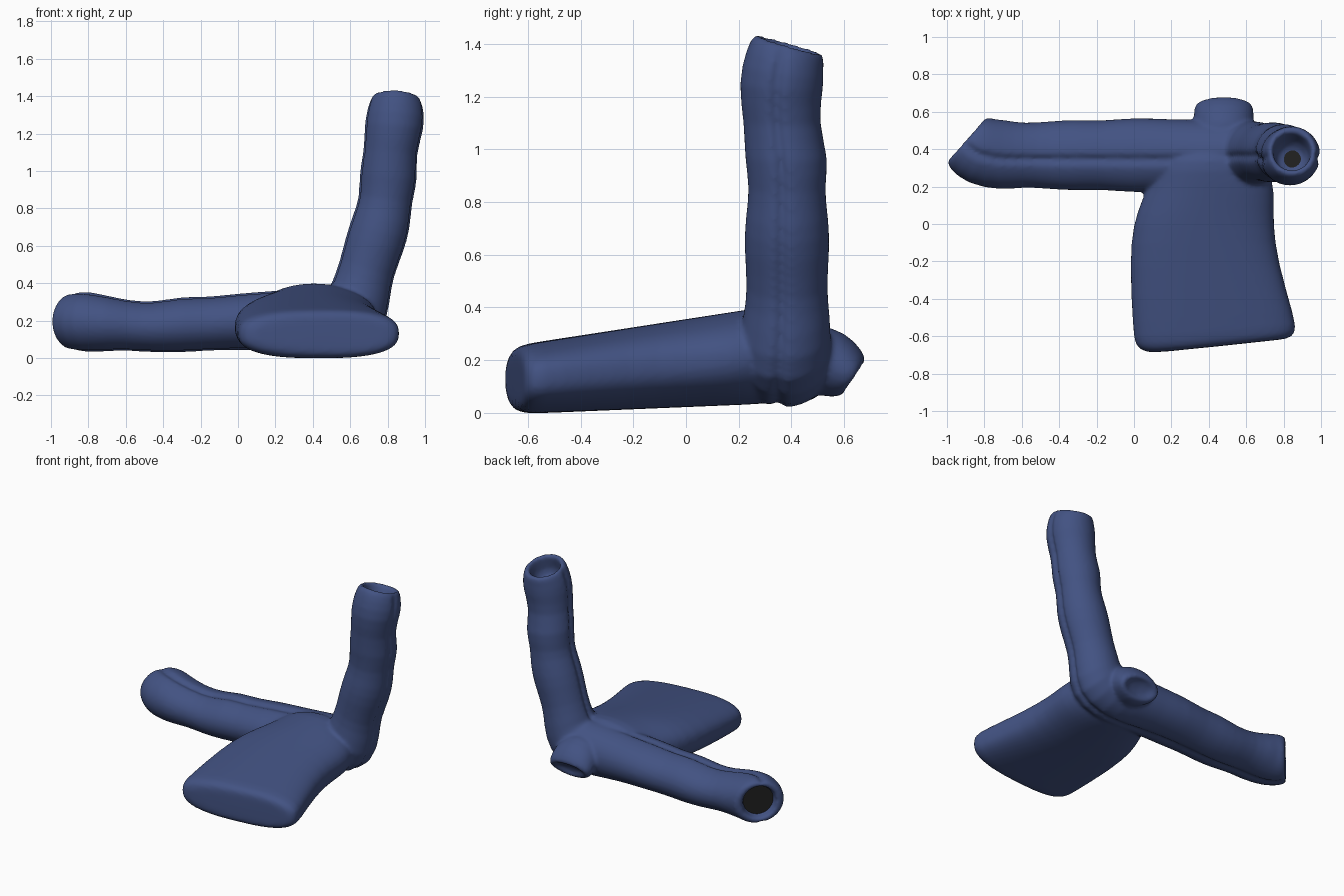
import bpy, math
from mathutils import Vector

if "Cube" in bpy.data.objects:
    bpy.data.objects.remove(bpy.data.objects["Cube"])

N = 48
Y = Vector((0, 1, 0))


def material(name, rgb):
    m = bpy.data.materials.new(name)
    m.diffuse_color = (*rgb, 1)
    m.use_nodes = True
    m.node_tree.nodes["Principled BSDF"].inputs["Base Color"].default_value = m.diffuse_color
    return m


blue = material("soft blue", (0.055, 0.085, 0.225))
dark = material("dark opening", (0.014, 0.014, 0.014))
verts, faces = [], []


def add_loft(rings):
    """Skin a list of rings and close both ends."""
    base = len(verts)
    for r in rings:
        verts.extend(r)
    for i in range(len(rings) - 1):
        for k in range(N):
            a, b = base + i * N + k, base + i * N + (k + 1) % N
            faces.append((a, b, b + N, a + N))
    faces.append(tuple(reversed(range(base, base + N))))
    faces.append(tuple(range(len(verts) - N, len(verts))))


def ring(c, d, ru, rv, seam=0.03):
    """Ellipse around direction d; the seam pulls two columns inward."""
    d = Vector(d).normalized()
    v = d.cross(Y).normalized()
    u = v.cross(d)
    out = []
    for k in range(N):
        a = math.tau * k / N
        s = seam if k in (N // 4 + 1, 3 * N // 4 - 1) else 0
        out.append(Vector(c) + u * math.cos(a) * (ru - s) + v * math.sin(a) * (rv - s))
    return out


def open_end(c, d, r, floor):
    """Outer lip, inner lip and sunken floor of a tube opening."""
    c = Vector(c)
    return [ring(c, d, r, r * 0.92, 0), ring(c, d, r * .74, r * .74, 0),
            ring(c.lerp(Vector(floor), .2), d, r * .7, r * .7, 0),
            ring(floor, d, r * .64, r * .64, 0)]


# Tube along the back: x, centre z, half depth, half height
LEFT = (0.75, -0.66, 0)
tube = open_end((-.897, .452, .195), LEFT, .155, (-.83, .385, .195))[::-1]
tube += [ring((-.878, .435, .195), LEFT, .175, .155),
         ring((-.82, .385, .195), (.9, -.4, 0), .19, .165)]
for x, z, ry, rz in [(-.7, .185, .19, .15), (-.59, .175, .168, .135),
                     (-.45, .163, .182, .135), (-.3, .18, .19, .152),
                     (-.17, .182, .182, .143), (0, .195, .203, .152),
                     (.2, .2, .19, .16), (.4, .2, .19, .18)]:
    tube.append(ring((x, .368, z), (1, 0, 0), ry, rz))

# Elbow, then the upright tube: x, centre z, radius, lean
tube += [ring((.53, .375, .2), (1, 0, .3), .185, .19),
         ring((.635, .37, .245), (1, 0, 1), .178, .2)]
for x, z, r, lean in [(.66, .36, .165, .35), (.685, .47, .149, .35),
                      (.735, .62, .163, .25), (.77, .74, .158, .2),
                      (.79, .85, .14, .12), (.805, .97, .162, .12),
                      (.812, 1.1, .138, .1), (.838, 1.25, .165, .08)]:
    tube.append(ring((x, .383 if z < 1 else .36, z), (lean, 0, 1), r, r))
TOP = (.05, .28, .96)
tube.append(ring((.845, .375, 1.345), TOP, .15, .15))
tube += open_end((.845, .392, 1.4), TOP, .14, (.84, .33, 1.24))
add_loft(tube)


# Flat flared slab reaching forward, thicker toward the back
def slab_ring(y, x0, x1, z0, z1, p, skew):
    out = []
    for k in range(N):
        a = -math.tau * k / N
        c, s = math.cos(a), math.sin(a)
        c = math.copysign(abs(c) ** p, c)
        s = math.copysign(abs(s) ** p, s)
        out.append(Vector(((x0 + x1) / 2 + c * (x1 - x0) / 2, y + skew * c,
                           (z0 + z1) / 2 + s * (z1 - z0) / 2)))
    return out


slab = [slab_ring(-.655, .12, .76, .05, .2, .8, .035),
        slab_ring(-.65, .06, .82, .02, .235, .75, .035)]
for y, x0, x1 in [(-.62, .005, .87), (-.54, -.005, .86), (-.2, -.025, .768),
                  (0, -.005, .745), (.12, .04, .75), (.22, .08, .745),
                  (.35, .1, .7)]:
    t = (y + .62) / .97
    slab.append(slab_ring(y, x0, x1, -.004 + .04 * t, .26 + .15 * t,
                          .75 + .25 * t * t, .035 if y < -.5 else 0))
slab.append(slab_ring(.42, .2, .65, .1, .35, 1, 0))
add_loft(slab)


# Short stub at the back with a shallow oval recess facing back and down
def stub_ring(y, z, rx, rz, tilt):
    ct, st = math.cos(tilt), math.sin(tilt)
    out = []
    for k in range(N):
        a = -math.tau * k / N
        h = rz * math.sin(a)
        out.append(Vector((.48 + rx * math.cos(a), y + h * st, z + h * ct)))
    return out


add_loft([stub_ring(.4, .21, .15, .13, 0), stub_ring(.53, .2, .16, .135, .2),
          stub_ring(.6, .165, .16, .115, .4), stub_ring(.638, .135, .155, .085, .6),
          stub_ring(.642, .132, .115, .06, .6), stub_ring(.615, .15, .09, .045, .6)])

# Fuse everything into one soft body
mesh = bpy.data.meshes.new("bent_tube_body")
mesh.from_pydata([tuple(v) for v in verts], [], faces)
mesh.materials.append(blue)
for p in mesh.polygons:
    p.use_smooth = True
body = bpy.data.objects.new("bent_tube_body", mesh)
bpy.context.collection.objects.link(body)
body.modifiers.new("round", 'SUBSURF').levels = 1
body.modifiers["round"].render_levels = 1
fuse = body.modifiers.new("fuse", 'REMESH')
fuse.mode = 'VOXEL'
fuse.voxel_size = 0.012
fuse.use_smooth_shade = True
soften = body.modifiers.new("soften", 'SMOOTH')
soften.factor = 0.5
soften.iterations = 5


# Dark plugs inside the two tube openings
def plug(name, c, d, r):
    m = bpy.data.meshes.new(name)
    m.from_pydata([tuple(v) for v in ring(c, d, r, r, 0)], [], [tuple(range(N))])
    m.materials.append(dark)
    bpy.context.collection.objects.link(bpy.data.objects.new(name, m))


plug("left_opening_floor", (-.862, .417, .195), (-.75, .66, 0), .118)
plug("top_opening_floor", (.84, .335, 1.26), (0, .2, 1), .095)
